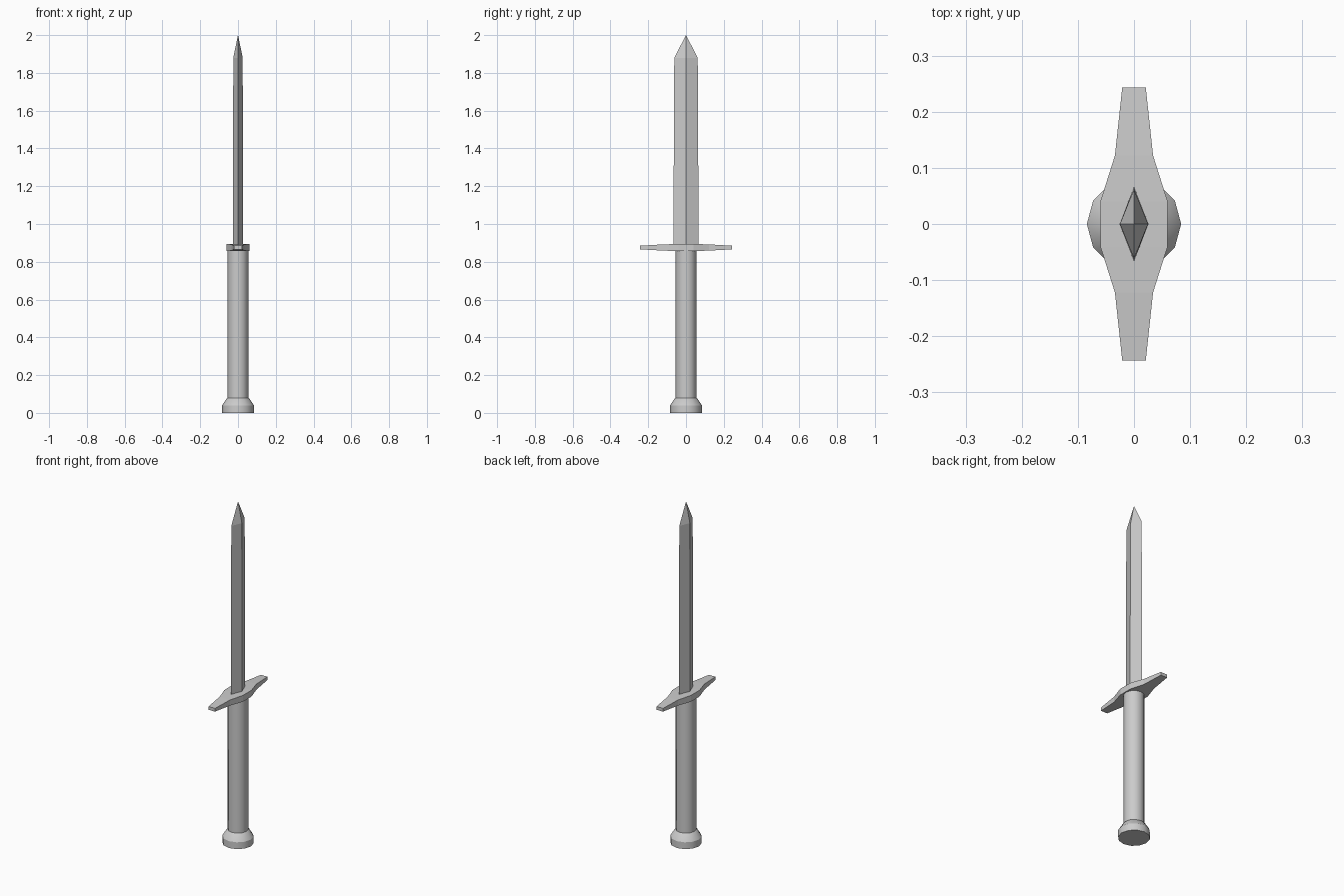
import bpy, bmesh
from math import cos, sin, pi, radians

if "Cube" in bpy.data.objects:
    bpy.data.objects.remove(bpy.data.objects["Cube"])


def loft(name, rings, smooth=False):
    """Skin a stack of equal-sized point rings, capping both ends."""
    bm = bmesh.new()
    loops = [[bm.verts.new(p) for p in ring] for ring in rings]
    for a, b in zip(loops, loops[1:]):
        n = len(a)
        for i in range(n):
            j = (i + 1) % n
            bm.faces.new((a[i], a[j], b[j], b[i]))
    bm.faces.new(loops[0][::-1])
    bm.faces.new(loops[-1])
    bmesh.ops.remove_doubles(bm, verts=bm.verts, dist=1e-5)
    bmesh.ops.recalc_face_normals(bm, faces=bm.faces)
    mesh = bpy.data.meshes.new(name)
    bm.to_mesh(mesh)
    bm.free()
    obj = bpy.data.objects.new(name, mesh)
    bpy.context.collection.objects.link(obj)
    if smooth:
        bpy.ops.object.select_all(action='DESELECT')
        obj.select_set(True)
        bpy.context.view_layer.objects.active = obj
        bpy.ops.object.shade_smooth_by_angle(angle=radians(32))
    return obj


def circle(r, z, n=12):
    return [(r * cos(2 * pi * i / n), r * sin(2 * pi * i / n), z) for i in range(n)]


def diamond(hx, hy, z):
    return [(hx, 0, z), (0, hy, z), (-hx, 0, z), (0, -hy, z)]


# Handle: flared pommel running into a straight 12-sided grip
profile = [(0.084, 0), (0.084, 0.04), (0.06, 0.077), (0.055, 0.08), (0.055, 0.865)]
loft("handle", [circle(r, z) for r, z in profile], smooth=True)

# Crossguard: box sections swept along y, tapering to the ends
half = [(0.04, 0.06, 0.857, 0.894), (0.122, 0.034, 0.859, 0.892), (0.243, 0.021, 0.866, 0.885)]
stations = [(-y, w, lo, hi) for y, w, lo, hi in reversed(half)] + half
loft("crossguard", [[(-w, y, lo), (w, y, lo), (w, y, hi), (-w, y, hi)]
                    for y, w, lo, hi in stations])

# Blade: diamond section with a slight taper, then a point
tip = diamond(0.0002, 0.0002, 2.0)
loft("blade", [diamond(0.026, 0.067, 0.88), diamond(0.025, 0.062, 1.88), tip])
